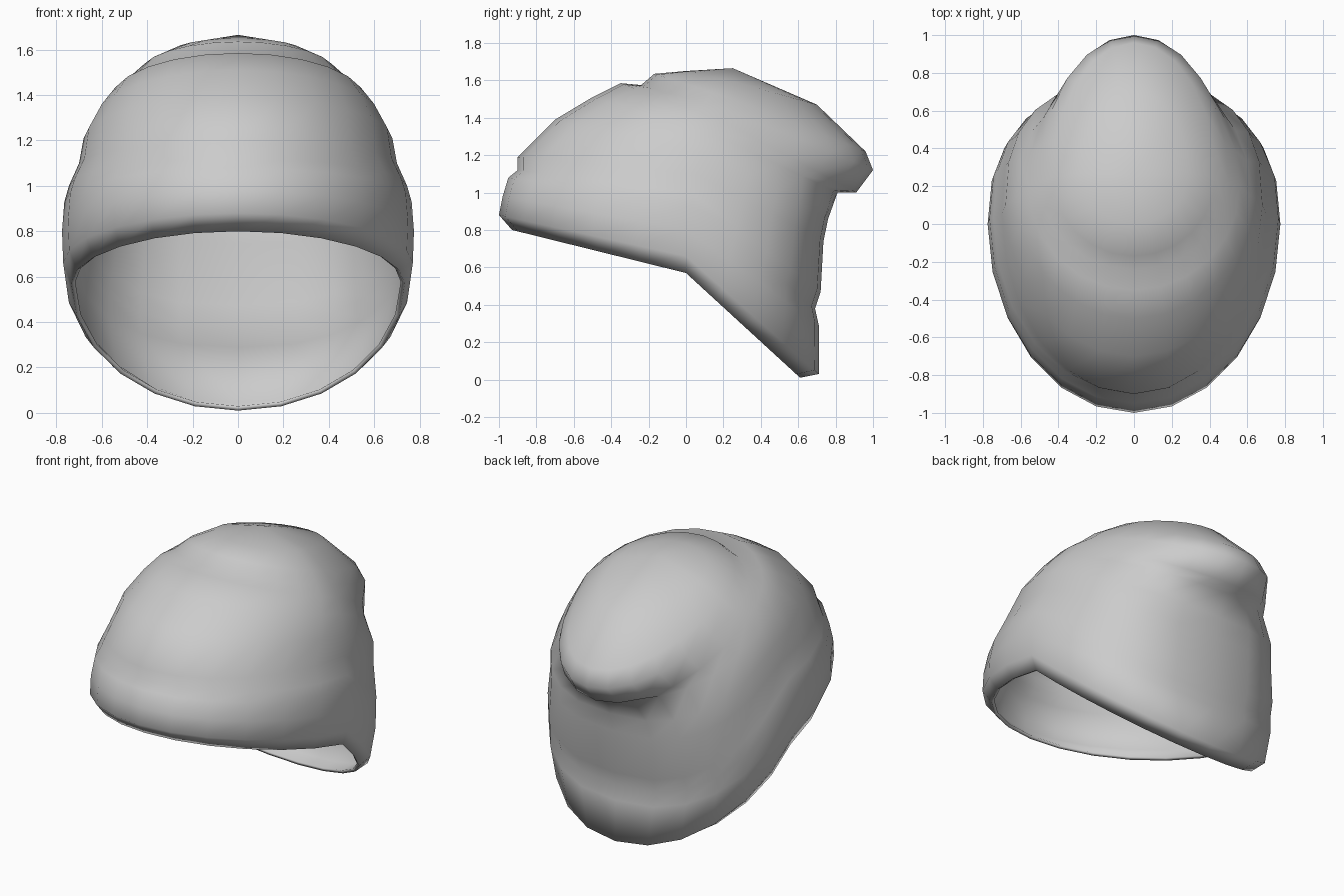
import bpy, bmesh
from math import sin, cos, pi

cube = bpy.data.objects.get("Cube")
if cube:
    bpy.data.objects.remove(cube)

# One soft grey for the knitted cloth
cloth = bpy.data.materials.new("grey cloth")
cloth.use_nodes = True
grey = (0.6, 0.6, 0.6, 1)
cloth.diffuse_color = grey
cloth.node_tree.nodes["Principled BSDF"].inputs["Base Color"].default_value = grey

SEGMENTS = 24
# Hoops from rim to crown: front (y, z), side (y, z, half width), back (y, z), back squareness
HOOPS = [
    ((-.93, .80), (0, .57, .735), (.61, .01), 2.0),     # turned-in rim
    ((-1, .88), (0, .66, .77), (.71, .03), 2.1),        # brim
    ((-.98, .98), (0, .8, .775), (.71, .29), 2.4),
    ((-.95, 1.08), (.03, .93, .765), (.69, .38), 2.5),
    ((-.90, 1.12), (.03, 1.0, .745), (.72, .47), 2.6),  # fold above the brim
    ((-.90, 1.19), (.05, 1.1, .70), (.735, .74), 2.7),
    ((-.70, 1.39), (.1, 1.21, .68), (.76, .86), 2.6),
    ((-.50, 1.51), (.15, 1.31, .62), (.81, 1.0), 2.1),  # crease under the crown
    ((-.35, 1.585), (.2, 1.38, .56), (.91, 1.0), 2.0),
    ((-.24, 1.575), (.22, 1.44, .50), (1, 1.12), 2.0),  # drooping crown tip
    ((-.17, 1.635), (.25, 1.5, .43), (.96, 1.22), 2.0),
    ((0, 1.65), (.27, 1.59, .29), (.7, 1.47), 2.0),
]


def hoop_point(hoop, angle):
    """Point on a hoop; angle 0 is the front, pi the back."""
    front, side, back, square = hoop
    s, c = sin(angle), cos(angle)
    end, power = (front, 1) if c > 0 else (back, 2 / square)
    t = abs(c) ** power
    x = side[2] * abs(s) ** power * (1 if s > 0 else -1)
    return (x, side[0] + (end[0] - side[0]) * t, side[1] + (end[1] - side[1]) * t)


# Loft the hat through its hoops and close the crown
bm = bmesh.new()
loops = [[bm.verts.new(hoop_point(h, 2 * pi * i / SEGMENTS)) for i in range(SEGMENTS)]
         for h in HOOPS]
for low, high in zip(loops, loops[1:]):
    for i in range(SEGMENTS):
        j = (i + 1) % SEGMENTS
        bm.faces.new((low[i], low[j], high[j], high[i]))
apex = bm.verts.new((0, .25, 1.665))
for i in range(SEGMENTS):
    bm.faces.new((loops[-1][i], loops[-1][(i + 1) % SEGMENTS], apex))
for face in bm.faces:
    face.smooth = True
mesh = bpy.data.meshes.new("knit_hat")
bm.to_mesh(mesh)
bm.free()
mesh.materials.append(cloth)
hat = bpy.data.objects.new("knit_hat", mesh)
bpy.context.collection.objects.link(hat)

# Thin lining inside the shell
lining = hat.modifiers.new("lining", 'SOLIDIFY')
lining.thickness = 0.02
lining.offset = -1
